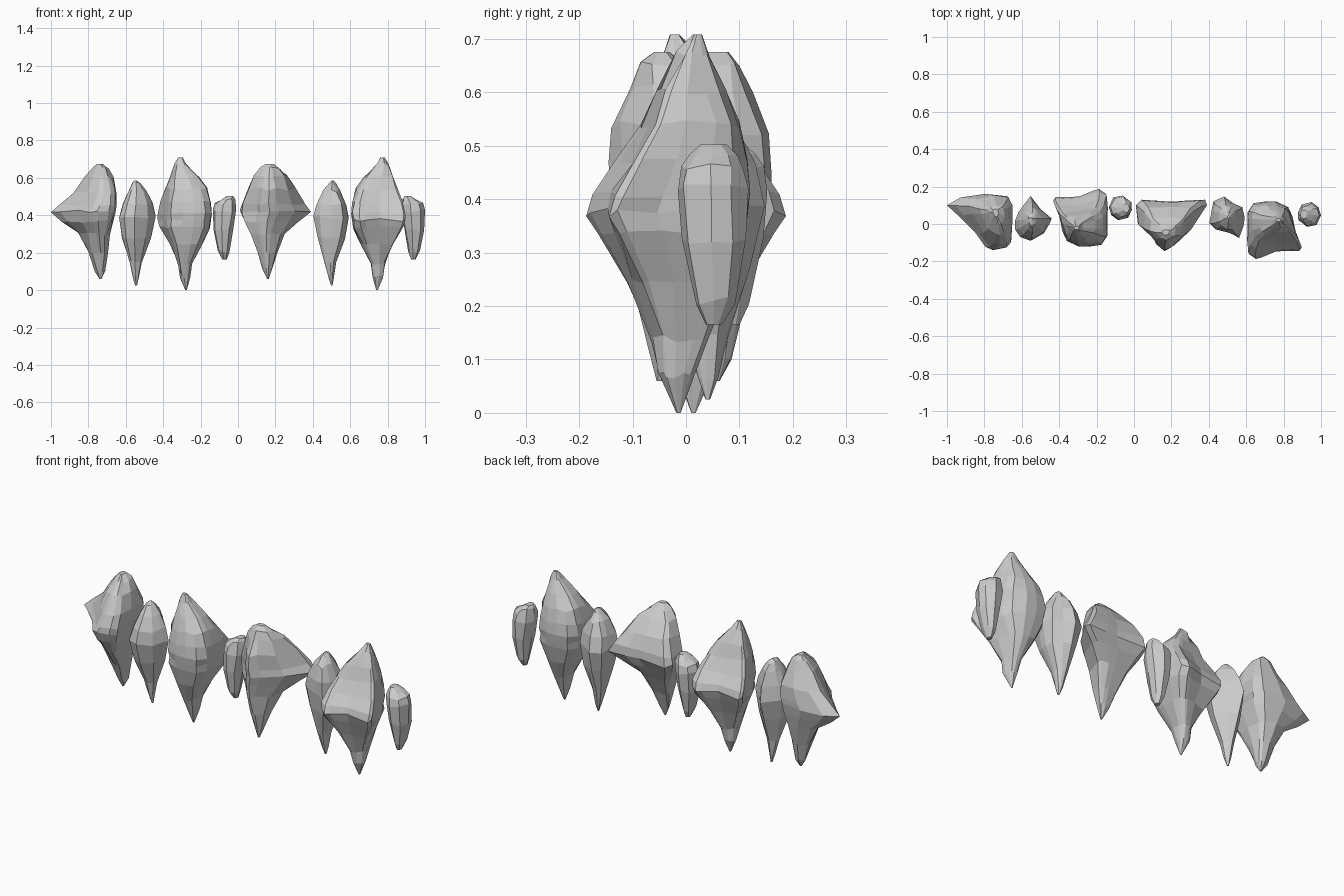
import bpy, bmesh, random
from mathutils import Vector, Matrix

random.seed(7)


def rock(name, outline, rings, jitter=0.004):
    """Loft a faceted rock: plan outline fitted to each ring (z, x0, x1, y0, y1)."""
    def fit(pts):
        xs, ys = [p[0] for p in pts], [p[1] for p in pts]
        ax, bx, ay, by = min(xs), max(xs), min(ys), max(ys)
        return [((x - ax) / (bx - ax), (y - ay) / (by - ay)) for x, y in pts]

    base = fit(outline)
    cu = sum(p[0] for p in base) / len(base)
    cv = sum(p[1] for p in base) / len(base)
    widest = max((r[2] - r[1]) * (r[4] - r[3]) for r in rings)
    bm = bmesh.new()
    loops = []
    for k, (z, x0, x1, y0, y1) in enumerate(rings):
        j = 0 if k in (0, len(rings) - 1) else jitter
        # rings get rounder away from the ledge
        w = 0.75 * (1 - (x1 - x0) * (y1 - y0) / widest)
        pts = []
        for u, v in base:
            d = Vector((u - cu, v - cv))
            pts.append(d.lerp(d.normalized() * 0.5, w))
        loop = []
        for u, v in fit(pts):
            d = Vector([random.uniform(-j, j) for _ in range(3)])
            d.z *= 2
            if min(u, 1 - u, v, 1 - v) < 0.02:      # keep the silhouette exact
                d.x = d.y = 0
            loop.append(bm.verts.new(Vector((x0 + u * (x1 - x0),
                                             y0 + v * (y1 - y0), z)) + d))
        loops.append(loop)
    n = len(outline)
    for a, b in zip(loops, loops[1:]):
        for i in range(n):
            bm.faces.new((a[i], a[(i + 1) % n], b[(i + 1) % n], b[i]))
    bm.faces.new(loops[0])
    bm.faces.new(loops[-1])
    bmesh.ops.recalc_face_normals(bm, faces=bm.faces)
    me = bpy.data.meshes.new(name)
    bm.to_mesh(me)
    bm.free()
    ob = bpy.data.objects.new(name, me)
    bpy.context.collection.objects.link(ob)
    return ob


def turned_copy(ob, name, sx, sy):
    """Half-turn copy: x -> sx - x, y -> sy - y."""
    me = ob.data.copy()
    me.transform(Matrix.Translation((sx, sy, 0)) @ Matrix.Diagonal((-1, -1, 1, 1)))
    new = bpy.data.objects.new(name, me)
    bpy.context.collection.objects.link(new)


# Wide rock with one long pointed ledge, far left
rock("wide_rock_left",
     [(-1, .1), (-.95, .05), (-.85, -.05), (-.79, -.12), (-.75, -.14), (-.69, -.13),
      (-.66, -.1), (-.665, 0), (-.65, .1), (-.68, .15), (-.8, .16), (-.93, .14)],
     [(.06, -.74, -.73, .053, .063), (.1, -.765, -.71, .03, .085),
      (.2, -.8, -.695, -.01, .11), (.3, -.855, -.685, -.07, .135),
      (.37, -.94, -.665, -.12, .15), (.42, -1, -.655, -.14, .16),
      (.45, -.955, -.65, -.135, .16), (.52, -.88, -.65, -.11, .155),
      (.6, -.82, -.665, -.06, .125), (.65, -.78, -.69, 0, .1),
      (.675, -.755, -.725, .04, .08)])

# The same kind of rock, turned, right of centre
rock("wide_rock_right",
     [(.01, .1), (.02, 0), (.1, -.06), (.12, -.1), (.17, -.14), (.22, -.11),
      (.3, -.03), (.39, .1), (.38, .13), (.28, .125), (.2, .115), (.04, .13)],
     [(.06, .155, .165, -.055, -.045), (.12, .13, .185, -.07, -.02),
      (.2, .105, .21, -.09, .01), (.3, .07, .25, -.115, .06),
      (.37, .035, .32, -.13, .1), (.42, .01, .39, -.14, .13),
      (.46, .02, .36, -.145, .125), (.54, .055, .31, -.14, .09),
      (.61, .085, .265, -.105, .04), (.65, .12, .225, -.085, 0),
      (.675, .15, .19, -.06, -.03)])

# Slim rocks
rock("slim_rock_left",
     [(-.63, .02), (-.63, -.03), (-.6, -.07), (-.55, -.09), (-.48, -.05), (-.45, 0),
      (-.44, .03), (-.5, .08), (-.55, .15), (-.61, .06)],
     [(.025, -.55, -.54, .037, .045), (.07, -.562, -.53, .018, .055),
      (.15, -.58, -.515, 0, .07), (.28, -.62, -.465, -.055, .115),
      (.39, -.635, -.44, -.09, .15), (.46, -.615, -.455, -.08, .13),
      (.53, -.585, -.49, -.045, .09), (.57, -.565, -.52, -.01, .06),
      (.585, -.552, -.54, .02, .035)])
rock("slim_rock_right",
     [(.4, 0), (.43, -.03), (.5, -.05), (.56, -.08), (.58, -.02), (.59, .03),
      (.58, .09), (.53, .11), (.48, .145), (.42, .12), (.41, .08)],
     [(.025, .497, .505, .037, .045), (.07, .483, .512, .02, .06),
      (.15, .46, .525, 0, .08), (.28, .425, .572, -.045, .12),
      (.39, .403, .592, -.075, .147), (.46, .42, .58, -.065, .13),
      (.53, .455, .545, -.03, .1), (.57, .485, .52, .01, .065),
      (.585, .5, .51, .03, .045)])

# Tall rocks
tall = rock("tall_rock_left",
            [(-.43, .13), (-.4, .05), (-.38, -.04), (-.36, -.09), (-.3, -.12),
             (-.24, -.12), (-.18, -.11), (-.15, -.06), (-.15, 0), (-.148, .1),
             (-.155, .165), (-.19, .19), (-.22, .18), (-.3, .15), (-.42, .15)],
            [(0, -.282, -.274, .01, .018), (.07, -.31, -.255, -.015, .05),
             (.14, -.32, -.245, -.04, .065), (.245, -.365, -.19, -.085, .11),
             (.335, -.42, -.15, -.11, .165), (.375, -.43, -.145, -.115, .187),
             (.41, -.43, -.14, -.12, .175), (.47, -.415, -.145, -.115, .13),
             (.54, -.39, -.165, -.1, .085), (.6, -.365, -.205, -.075, .055),
             (.67, -.34, -.275, -.045, .015), (.708, -.32, -.295, -.03, -.012)])
turned_copy(tall, "tall_rock_right", .465, 0)

# Small pebbles
pebble = rock("pebble_left",
              [(-.135, .09), (-.125, .05), (-.085, .02), (-.035, .03), (-.012, .075),
               (-.017, .12), (-.06, .152), (-.115, .14)],
              [(.165, -.085, -.06, .07, .1), (.21, -.108, -.045, .045, .118),
               (.32, -.13, -.025, .025, .145), (.42, -.135, -.012, .02, .152),
               (.46, -.125, -.012, .03, .146), (.485, -.095, -.015, .04, .13),
               (.502, -.06, -.025, .06, .11)])
turned_copy(pebble, "pebble_right", .865, .137)
